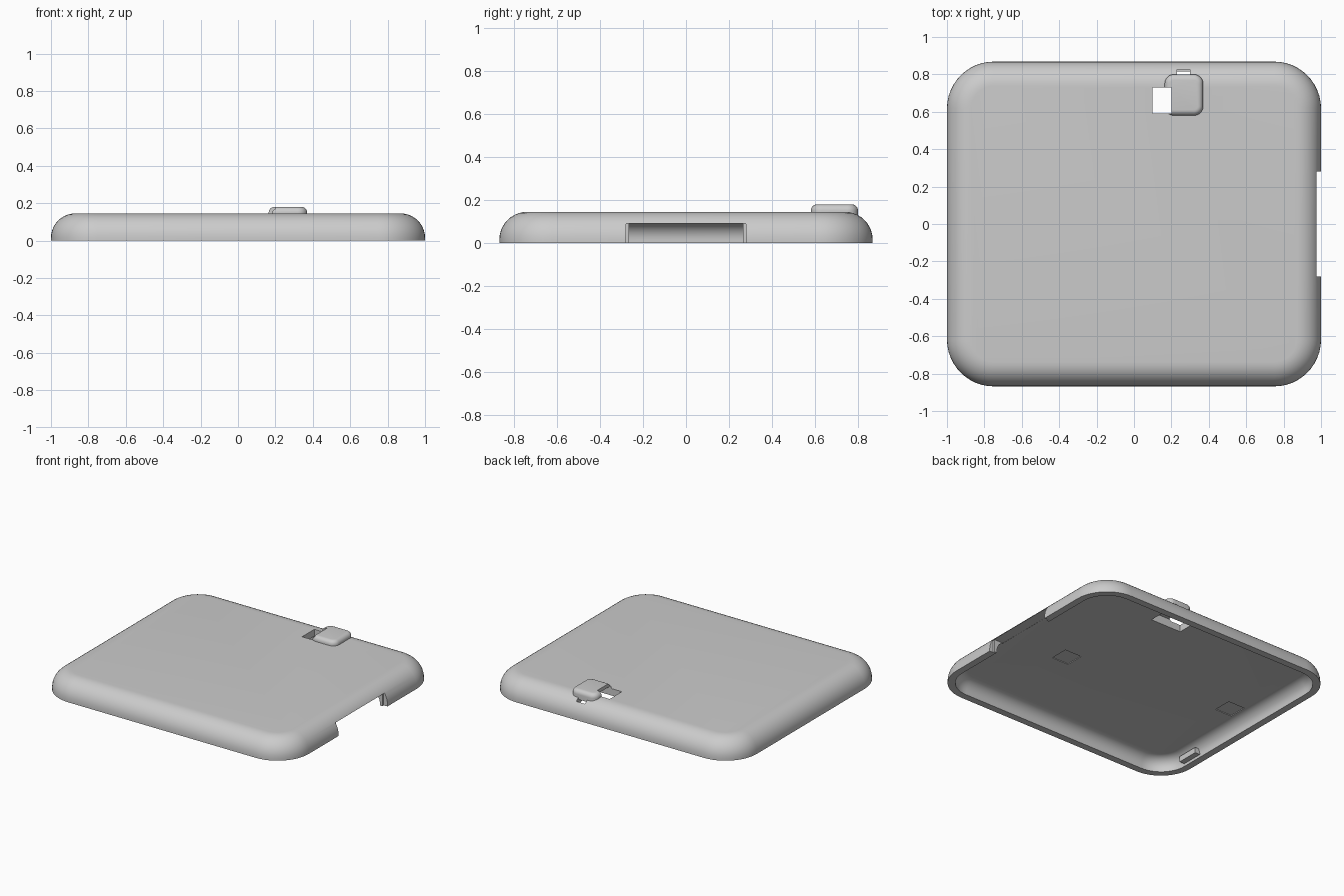
import bpy, bmesh, math

cube = bpy.data.objects.get("Cube")
if cube:
    bpy.data.objects.remove(cube, do_unlink=True)

grey = bpy.data.materials.new("light grey plastic")
grey.use_nodes = True
COLOUR = (0.6, 0.6, 0.6, 1)
grey.diffuse_color = COLOUR
grey.node_tree.nodes["Principled BSDF"].inputs["Base Color"].default_value = COLOUR


def finish(name, bm):
    bmesh.ops.recalc_face_normals(bm, faces=bm.faces)
    mesh = bpy.data.meshes.new(name)
    bm.to_mesh(mesh)
    bm.free()
    ob = bpy.data.objects.new(name, mesh)
    bpy.context.collection.objects.link(ob)
    mesh.materials.append(grey)
    return ob


def rounded_stack(name, centre, half, radius, levels, seg=12):
    """Skin rounded rectangles given as (inset, z) levels, capped at both ends."""
    bm = bmesh.new()
    rings = []
    for inset, z in levels:
        ring = []
        for corner, (sx, sy) in enumerate([(1, 1), (-1, 1), (-1, -1), (1, -1)]):
            for i in range(seg + 1):
                a = math.pi / 2 * (corner + i / seg)
                r = radius - inset
                ring.append(bm.verts.new((
                    centre[0] + sx * (half[0] - radius) + r * math.cos(a),
                    centre[1] + sy * (half[1] - radius) + r * math.sin(a), z)))
        rings.append(ring)
    for lo, hi in zip(rings, rings[1:]):
        n = len(lo)
        for i in range(n):
            j = (i + 1) % n
            bm.faces.new((lo[i], lo[j], hi[j], hi[i]))
    bm.faces.new(rings[0])
    bm.faces.new(rings[-1])
    return finish(name, bm)


def fillet(inset, top, r, steps=10):
    """Levels that round a vertical wall over into a flat top."""
    arc = [math.pi / 2 * i / steps for i in range(steps + 1)]
    return [(inset + r * (1 - math.cos(a)), top - r + r * math.sin(a)) for a in arc]


def box(name, x, y, z):
    bm = bmesh.new()
    bmesh.ops.create_cube(bm, size=1)
    for v in bm.verts:
        v.co = [lo + (c + 0.5) * (hi - lo) for c, (lo, hi) in zip(v.co, (x, y, z))]
    return finish(name, bm)


def cut(ob, x, y, z):
    cutter = box("cutter", x, y, z)
    cutter.hide_render = True
    mod = ob.modifiers.new("cut", "BOOLEAN")
    mod.operation = "DIFFERENCE"
    mod.solver = "EXACT"
    mod.object = cutter
    bpy.context.view_layer.objects.active = ob
    bpy.ops.object.modifier_apply(modifier=mod.name)
    bpy.data.objects.remove(cutter, do_unlink=True)


def smooth(ob):
    bpy.ops.object.select_all(action="DESELECT")
    ob.select_set(True)
    bpy.context.view_layer.objects.active = ob
    bpy.ops.object.shade_smooth_by_angle(angle=math.radians(30))


# Hollow lid: inner skin down to the rim, then outer skin up to the top
TOP, WALL = 0.145, 0.05
inner = fillet(WALL, TOP - WALL, 0.08)[::-1] + [(WALL, 0)]
outer = [(0, 0)] + fillet(0, TOP, 0.13)
lid = rounded_stack("lid_shell", (0, 0), (1, 0.868), 0.25, inner + outer)

# Stepped notch in the left wall
cut(lid, (0.9, 0.975), (-0.265, 0.265), (-0.1, 0.09))
cut(lid, (0.97, 1.1), (-0.28, 0.28), (-0.1, 0.09))

# Slot beside and beneath the button, and a small slit behind it
cut(lid, (0.1, 0.345), (0.59, 0.73), (0, 0.3))
cut(lid, (0.23, 0.3), (0.7, 0.825), (0.03, 0.3))

# Shallow square recesses under the top
for cx, cy in [(0.455, -0.144), (-0.8, 0.025)]:
    cut(lid, (cx - 0.067, cx + 0.067), (cy - 0.067, cy + 0.067), (0.03, 0.1))
smooth(lid)

# Button with an open left corner and a hollow underside
button = rounded_stack("button", (0.267, 0.69), (0.103, 0.11), 0.05,
                       [(0, 0.115)] + fillet(0, 0.18, 0.03, 6), 8)
cut(button, (0.1, 0.2), (0.59, 0.73), (0, 0.3))
cut(button, (0.19, 0.345), (0.59, 0.73), (0, 0.155))
smooth(button)

# Clip tab on the inside of the right wall
box("clip_tab", (-0.965, -0.91), (-0.62, -0.46), (0.02, 0.06))
